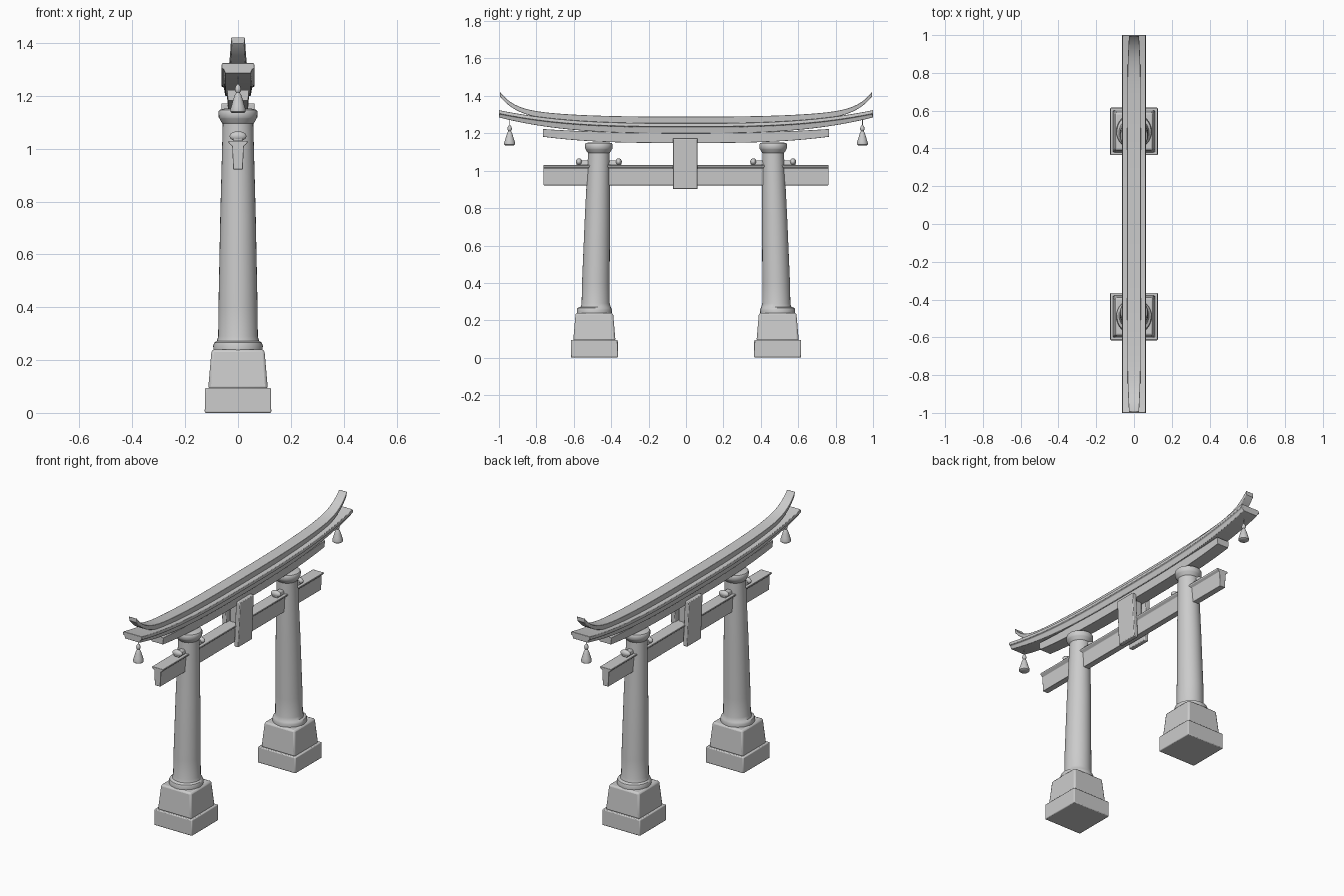
import bpy, bmesh, math

if "Cube" in bpy.data.objects:
    bpy.data.objects.remove(bpy.data.objects["Cube"])


def loft(name, rings, bevel=0.0, angle=35):
    """Skin a list of equal-length vertex rings and cap both ends."""
    bm = bmesh.new()
    vs = [[bm.verts.new(p) for p in ring] for ring in rings]
    n = len(vs[0])
    for a, b in zip(vs, vs[1:]):
        for i in range(n):
            j = (i + 1) % n
            bm.faces.new((a[i], a[j], b[j], b[i]))
    bm.faces.new(vs[0])
    bm.faces.new(vs[-1])
    bmesh.ops.recalc_face_normals(bm, faces=bm.faces)
    mesh = bpy.data.meshes.new(name)
    bm.to_mesh(mesh)
    bm.free()
    ob = bpy.data.objects.new(name, mesh)
    bpy.context.collection.objects.link(ob)
    if bevel:
        mod = ob.modifiers.new("soft_edges", "BEVEL")
        mod.width, mod.segments, mod.limit_method = bevel, 2, "ANGLE"
        mod.angle_limit = math.radians(40)
    bpy.ops.object.select_all(action="DESELECT")
    ob.select_set(True)
    bpy.context.view_layer.objects.active = ob
    bpy.ops.object.shade_smooth_by_angle(angle=math.radians(angle))
    return ob


def block(name, cx, cy, z0, z1, low, high, bevel=0.006, shift=0.0):
    """Tapered box; low/high are (half x, half y), shift moves the top in x."""
    def ring(z, h, x):
        return [(x + sx * h[0], cy + sy * h[1], z)
                for sx, sy in ((-1, -1), (1, -1), (1, 1), (-1, 1))]
    return loft(name, [ring(z0, low, cx), ring(z1, high, cx + shift)], bevel)


def lathe(name, profile, sides=32, angle=35):
    """Profile of (radius, z, centre y) stations around a vertical axis."""
    turn = [2 * math.pi * i / sides for i in range(sides)]
    return loft(name, [[(r * math.cos(t), cy + r * math.sin(t), z) for t in turn]
                       for r, z, cy in profile], angle=angle)


def beam(name, length, section, steps=48, bevel=0.004):
    """Sweep along y; section(u) gives (x, z) points, u = 0 middle, 1 end."""
    rings = []
    for i in range(steps + 1):
        y = length * math.sin((i / steps - 0.5) * math.pi)
        rings.append([(x, y, z) for x, z in section(abs(y))])
    return loft(name, rings, bevel)


def four(wb, wt, b, t):
    return [(-wb, b), (wb, b), (wt, t), (-wt, t)]


# Upswept top ridge, narrowing towards its pointed tips
def ridge(u):
    b = 1.252 + 0.056 * u**3 + 0.096 * u**12
    t = 1.289 + 0.050 * u**3 + 0.090 * u**14
    w = 0.036 - 0.010 * u**8
    return four(w * 0.9, w, b, t)


# Main curved lintel with a thin overhanging top lip
def lintel(u):
    b = 1.200 + 0.085 * u**3
    t = 1.254 + 0.070 * u**3
    lip = t - 0.022
    return [(-0.048, b), (0.048, b), (0.054, lip), (0.063, lip + 0.004), (0.061, t),
            (-0.061, t), (-0.063, lip + 0.004), (-0.054, lip)]


beam("top_ridge", 0.995, ridge)
beam("main_lintel", 1.0, lintel)
beam("under_lintel", 0.765,
     lambda u: four(0.038, 0.042, 1.148 + 0.075 * u**3, 1.205 + 0.04 * u**3))

# Straight tie beam with a flared upper edge
beam("tie_beam", 0.762,
     lambda u: [(-0.018, 0.922), (0.018, 0.922), (0.022, 1.010), (0.036, 1.022),
                (0.036, 1.030), (-0.036, 1.030), (-0.036, 1.022), (-0.022, 1.010)],
     steps=2, bevel=0.002)

# Centre strut and the tablets on both faces
block("centre_strut", 0, -0.003, 1.02, 1.17, (0.025, 0.04), (0.025, 0.04))
for s, side in ((1, "right"), (-1, "left")):
    block("tablet_" + side, s * 0.037, -0.004, 0.902, 1.172,
          (0.014, 0.066), (0.014, 0.066), 0.004, s * 0.012)

for s, side in ((-1, "near"), (1, "far")):
    yb, ym, yt = s * 0.49, s * 0.483, s * 0.466

    # Stepped stone footing
    block("plinth_" + side, 0, yb, 0, 0.095, (0.126, 0.126), (0.125, 0.125), 0.005)
    block("pedestal_" + side, 0, yb, 0.09, 0.24, (0.113, 0.113), (0.100, 0.100), 0.010)

    # Tapered pillar leaning inward, with base collar
    lathe("pillar_" + side, [
        (0.093, 0.235, yb), (0.094, 0.255, yb), (0.090, 0.266, yb),
        (0.080, 0.272, ym), (0.075, 0.290, ym), (0.074, 0.40, s * 0.482),
        (0.067, 0.75, s * 0.474), (0.058, 1.085, yt), (0.057, 1.12, yt)])

    # Rounded capital
    lathe("capital_" + side, [
        (0.055, 1.092, yt), (0.064, 1.102, yt), (0.070, 1.114, yt),
        (0.073, 1.118, yt), (0.074, 1.140, yt), (0.070, 1.147, yt), (0.05, 1.152, yt)])

    # Wedges either side of the pillar with knotted ends
    for d, end in ((-1, "a"), (1, "b")):
        yc = yt + d * 0.085
        block(f"wedge_{side}_{end}", 0, yc, 1.028, 1.054,
              (0.020, 0.035), (0.014, 0.035), 0.006)
        bpy.ops.mesh.primitive_uv_sphere_add(
            segments=20, ring_count=12, radius=1, location=(0, yt + d * 0.106, 1.047))
        knob = bpy.context.object
        knob.name = f"wedge_knob_{side}_{end}"
        knob.scale = (0.032, 0.017, 0.019)
        bpy.ops.object.shade_smooth()

    # Hanging bell with knob and thread
    y = s * 0.943
    lathe("bell_" + side, [
        (0.024, 1.136, y), (0.029, 1.140, y), (0.029, 1.150, y), (0.024, 1.165, y),
        (0.017, 1.190, y), (0.011, 1.206, y), (0.007, 1.212, y), (0.011, 1.218, y),
        (0.012, 1.226, y), (0.009, 1.236, y), (0.003, 1.244, y)], 24, 50)
    lathe("bell_thread_" + side, [(0.002, 1.24, y), (0.002, 1.28, y)], 8)
